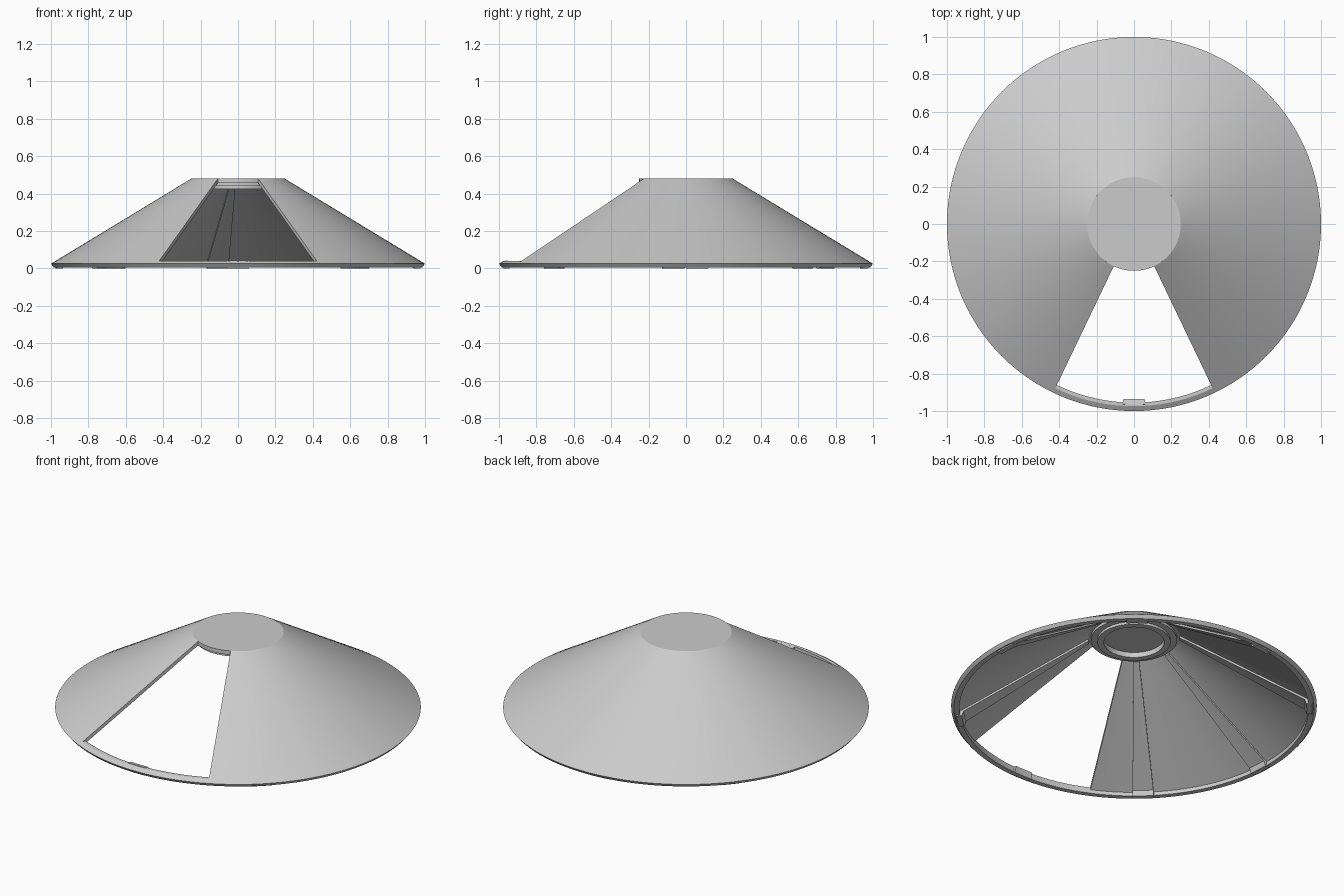
import bpy, bmesh
from math import radians, cos, sin

if "Cube" in bpy.data.objects:
    bpy.data.objects.remove(bpy.data.objects["Cube"])


def sweep(name, profile, a0=0.0, a1=360.0, steps=128):
    """Sweep a closed (radius, z) profile about z from angle a0 to a1 (degrees)."""
    full = abs(a1 - a0) >= 360
    bm = bmesh.new()
    rings = []
    for i in range(steps if full else steps + 1):
        a = radians(a0 + (a1 - a0) * i / steps)
        rings.append([bm.verts.new((r * cos(a), r * sin(a), z)) for r, z in profile])
    n = len(profile)
    for i in range(steps):
        p, q = rings[i], rings[(i + 1) % len(rings)]
        for j in range(n):
            k = (j + 1) % n
            bm.faces.new((p[j], p[k], q[k], q[j]))
    if not full:
        bm.faces.new(rings[0])
        bm.faces.new(rings[-1])
    bmesh.ops.remove_doubles(bm, verts=bm.verts, dist=1e-5)
    bmesh.ops.recalc_face_normals(bm, faces=bm.faces)
    me = bpy.data.meshes.new(name)
    bm.to_mesh(me)
    bm.free()
    ob = bpy.data.objects.new(name, me)
    bpy.context.collection.objects.link(ob)
    bpy.ops.object.select_all(action='DESELECT')
    ob.select_set(True)
    bpy.context.view_layer.objects.active = ob
    bpy.ops.object.shade_smooth_by_angle(angle=radians(25))
    return ob


HALF = 25.6      # half angle of the front opening
SLOPE = 0.6067   # fall of the cone per unit radius


def inner_z(r):
    return 0.456 - SLOPE * (r - 0.25)


# Conical shell with a wedge left open at the front
sweep("cone_shell", [(0.25, 0.48), (1.0, 0.025), (0.985, 0.006), (0.955, 0.006),
                     (0.955, inner_z(0.955)), (0.25, inner_z(0.25))],
      -90 + HALF, 270 - HALF, 110)

# Rim bar closing the bottom of the opening
sweep("front_rim_bar", [(0.955, 0.041), (0.974, 0.041), (1.0, 0.025),
                        (0.985, 0.006), (0.955, 0.006)],
      270 - HALF, 270 + HALF, 18)

# Flat cap and the stepped collar beneath it
sweep("top_cap", [(0, 0.48), (0.25, 0.48), (0.25, 0.456), (0, 0.456)])
sweep("collar_outer", [(0.20, 0.458), (0.235, 0.458), (0.235, 0.440), (0.20, 0.440)])
sweep("collar_inner", [(0.165, 0.458), (0.20, 0.458), (0.20, 0.425), (0.165, 0.425)])

# Radial ribs on the underside, each ending in a foot below the rim
for i, a in enumerate((312.5, 3.5, 51, 96.5, 139.5, 184, 227)):
    sweep(f"rib_{i + 1}", [(0.25, inner_z(0.25) + 0.004), (0.96, inner_z(0.96) + 0.004),
                           (0.98, 0.01), (0.975, 0.0), (0.945, 0.0),
                           (0.935, inner_z(0.935) - 0.012), (0.25, inner_z(0.25) - 0.012)],
          a - 3.5, a + 3.5, 4)

# Foot block on the front rim bar
sweep("front_foot", [(0.937, 0.037), (0.965, 0.043), (0.98, 0.01), (0.975, 0.0), (0.945, 0.0)],
      266.5, 273.5, 4)
